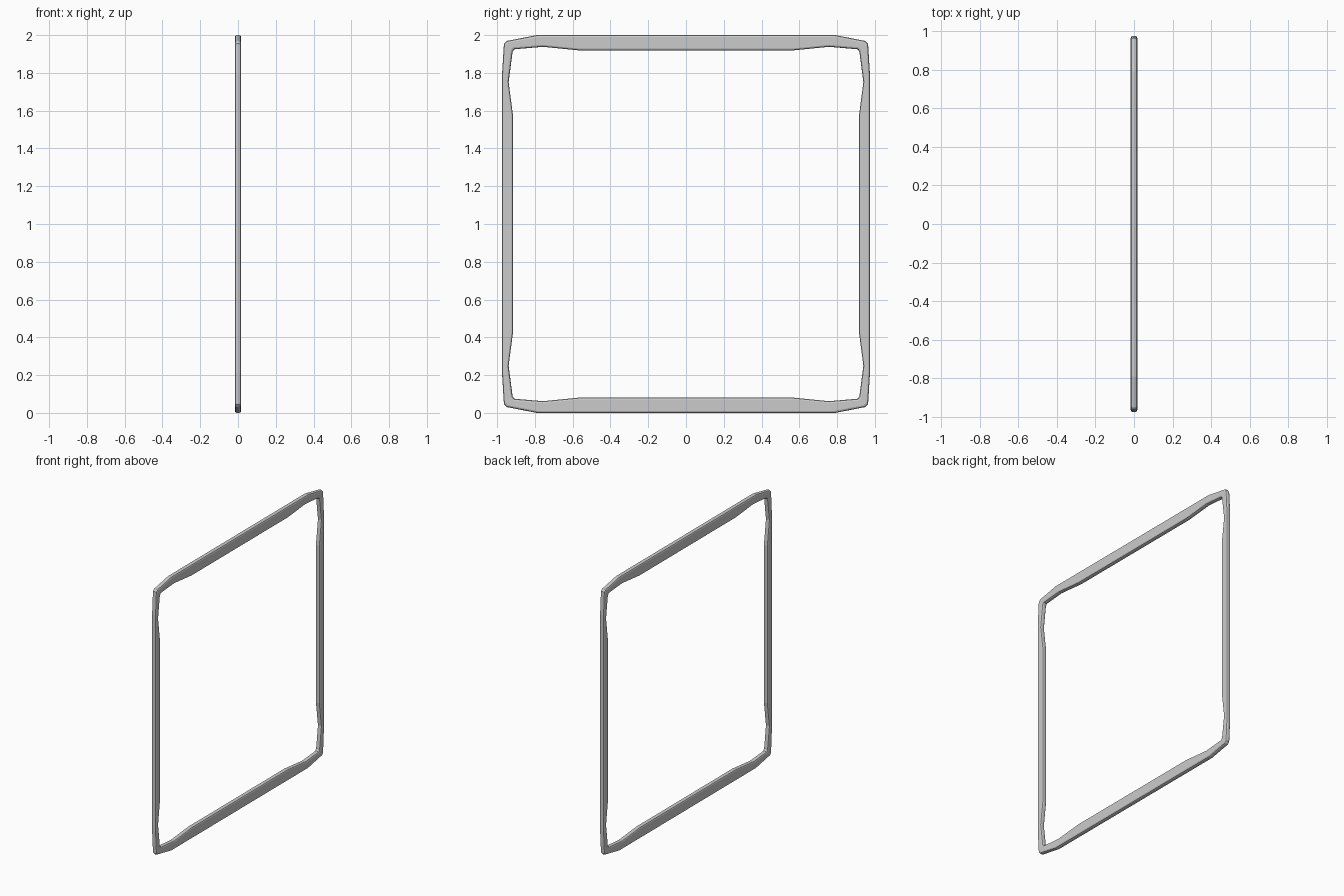
import bpy, bmesh

if "Cube" in bpy.data.objects:
    bpy.data.objects.remove(bpy.data.objects["Cube"])

HALF = 0.017   # half thickness along x
# One quarter of the outline (y, z from the centre), outer and inner edge paired
OUTER = [(0.555, 1.0), (0.79, 1.0), (0.95, 0.969), (0.964, 0.955), (0.974, 0.79), (0.974, 0.575)]
INNER = [(0.555, 0.918), (0.757, 0.938), (0.908, 0.925), (0.918, 0.912), (0.939, 0.75), (0.916, 0.575)]


def full_loop(quarter):
    half = quarter + [(y, -z) for y, z in reversed(quarter)]
    return half + [(-y, z) for y, z in reversed(half)]


# Frame ring: four-sided section swept round the outline
bm = bmesh.new()
sections = []
for (oy, oz), (iy, iz) in zip(full_loop(OUTER), full_loop(INNER)):
    sections.append([bm.verts.new(p) for p in (
        (HALF, oy, oz + 1), (HALF, iy, iz + 1),
        (-HALF, iy, iz + 1), (-HALF, oy, oz + 1))])
for i, a in enumerate(sections):
    b = sections[(i + 1) % len(sections)]
    for k in range(4):
        n = (k + 1) % 4
        bm.faces.new((a[k], b[k], b[n], a[n]))
bmesh.ops.recalc_face_normals(bm, faces=bm.faces)

mesh = bpy.data.meshes.new("frame")
bm.to_mesh(mesh)
bm.free()
frame = bpy.data.objects.new("frame", mesh)
bpy.context.collection.objects.link(frame)

# Softened long edges
bevel = frame.modifiers.new("edge_bevel", 'BEVEL')
bevel.width = 0.011
bevel.segments = 2
bevel.limit_method = 'ANGLE'
bevel.angle_limit = 1.1
